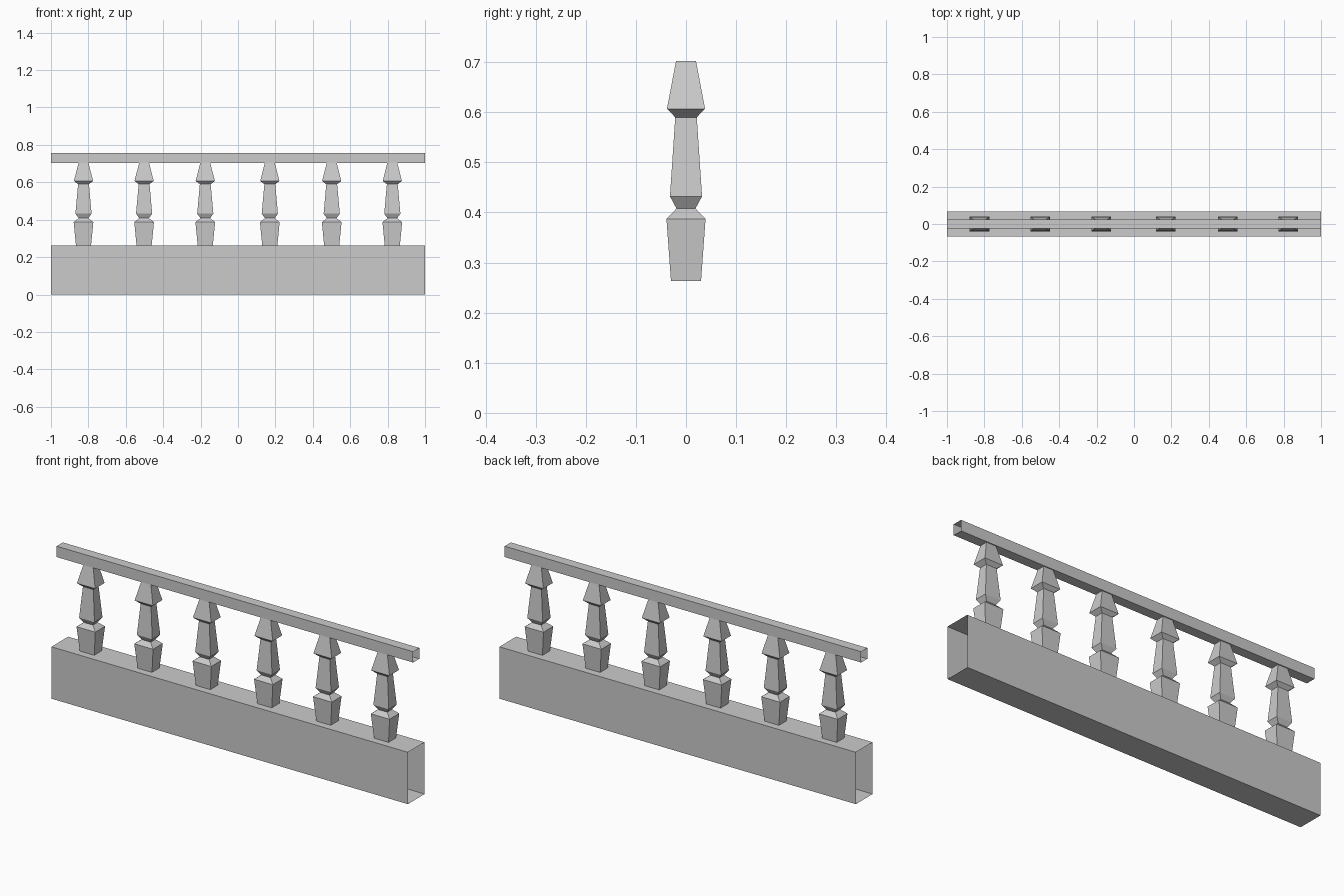
import bpy
import bmesh

cube = bpy.data.objects.get("Cube")
if cube:
    bpy.data.objects.remove(cube, do_unlink=True)

stone = bpy.data.materials.new("grey_stone")
stone.use_nodes = True
colour = (0.6, 0.6, 0.6, 1)
stone.diffuse_color = colour
stone.node_tree.nodes["Principled BSDF"].inputs["Base Color"].default_value = colour


def skin(name, rings, location=(0, 0, 0)):
    """Join four-cornered rings into an open-ended tube."""
    bm = bmesh.new()
    loops = [[bm.verts.new(p) for p in ring] for ring in rings]
    for low, high in zip(loops, loops[1:]):
        for i in range(4):
            j = (i + 1) % 4
            bm.faces.new((low[i], low[j], high[j], high[i]))
    mesh = bpy.data.meshes.new(name)
    bm.to_mesh(mesh)
    bm.free()
    mesh.materials.append(stone)
    obj = bpy.data.objects.new(name, mesh)
    obj.location = location
    bpy.context.collection.objects.link(obj)
    return obj


def beam(name, half_depth, bottom, top):
    """Open-ended rectangular tube running along x."""
    section = [(-half_depth, bottom), (half_depth, bottom),
               (half_depth, top), (-half_depth, top)]
    skin(name, [[(x, y, z) for y, z in section] for x in (-1, 1)])


# Plinth and handrail
beam("plinth", 0.067, 0, 0.263)
beam("handrail", 0.025, 0.702, 0.757)

# Square-turned balusters: (half depth, height)
profile = [(0.030, 0.263), (0.039, 0.387), (0.019, 0.408), (0.032, 0.432),
           (0.0215, 0.59), (0.038, 0.607), (0.020, 0.702)]
corners = [(-1, -1), (1, -1), (1, 1), (-1, 1)]
width_ratio = 1.35
rings = [[(sx * r * width_ratio, sy * r, z) for sx, sy in corners]
         for r, z in profile]
for n, x in enumerate((-0.826, -0.502, -0.175, 0.17, 0.501, 0.825), 1):
    skin(f"baluster_{n}", rings, (x, 0, 0))
